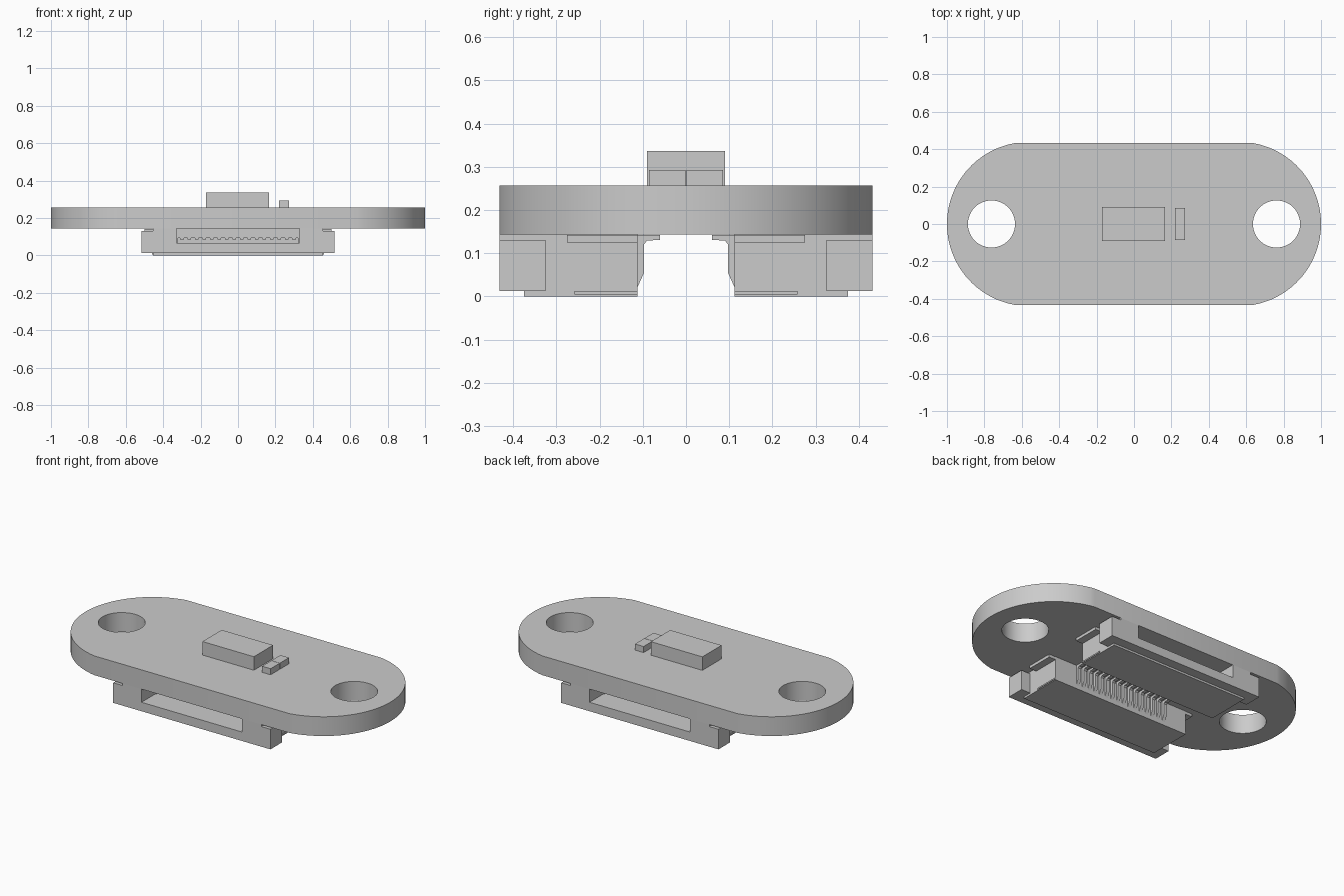
import bpy, bmesh, math

if "Cube" in bpy.data.objects:
    bpy.data.objects.remove(bpy.data.objects["Cube"])

grey = bpy.data.materials.new("plain grey")
grey.diffuse_color = (0.6, 0.6, 0.6, 1)
grey.use_nodes = True
grey.node_tree.nodes["Principled BSDF"].inputs["Base Color"].default_value = grey.diffuse_color


def make(name, bm):
    bmesh.ops.recalc_face_normals(bm, faces=bm.faces[:])
    me = bpy.data.meshes.new(name)
    bm.to_mesh(me)
    bm.free()
    me.materials.append(grey)
    ob = bpy.data.objects.new(name, me)
    bpy.context.collection.objects.link(ob)
    return ob


def add_box(bm, x0, x1, y0, y1, z0, z1):
    for v in bmesh.ops.create_cube(bm, size=1)["verts"]:
        v.co = ((x0 + x1) / 2 + v.co.x * (x1 - x0),
                (y0 + y1) / 2 + v.co.y * (y1 - y0),
                (z0 + z1) / 2 + v.co.z * (z1 - z0))


def boxes(name, *dims):
    bm = bmesh.new()
    for d in dims:
        add_box(bm, *d)
    return make(name, bm)


def add_prism(bm, pts, vec):
    face = bm.faces.new([bm.verts.new(p) for p in pts])
    ext = bmesh.ops.extrude_face_region(bm, geom=[face], use_keep_orig=True)
    verts = [g for g in ext["geom"] if isinstance(g, bmesh.types.BMVert)]
    bmesh.ops.translate(bm, verts=verts, vec=vec)


def boolean(ob, other, op):
    m = ob.modifiers.new(op.lower(), "BOOLEAN")
    m.object, m.operation, m.solver = other, op, "EXACT"
    bpy.context.view_layer.objects.active = ob
    bpy.ops.object.modifier_apply(modifier=m.name)
    bpy.data.objects.remove(other)


# Board: straight sides, arc ends, two mounting holes
BOTTOM, TOP, HALF = 0.143, 0.257, 0.432
centre, radius = 0.561, 0.439
limit = math.asin(HALF / radius)
outline = []
for side in (1, -1):
    for i in range(49):
        a = -limit + 2 * limit * i / 48
        outline.append((side * (centre + radius * math.cos(a)),
                        side * radius * math.sin(a), BOTTOM))
bm = bmesh.new()
add_prism(bm, outline, (0, 0, TOP - BOTTOM))
board = make("board", bm)
for side in (1, -1):
    bm = bmesh.new()
    ring = [(side * 0.762 + 0.126 * math.cos(i * math.tau / 64),
             0.126 * math.sin(i * math.tau / 64), 0) for i in range(64)]
    add_prism(bm, ring, (0, 0, 0.5))
    boolean(board, make("hole_cutter", bm), "DIFFERENCE")
board.select_set(True)
bpy.context.view_layer.objects.active = board
bpy.ops.object.shade_smooth_by_angle(angle=math.radians(25))
board.select_set(False)

# Parts on top of the board
boxes("chip", (-0.17, 0.167, -0.09, 0.09, TOP, 0.337))
boxes("small_component_front", (0.218, 0.274, -0.086, -0.001, TOP, 0.293))
boxes("small_component_back", (0.218, 0.274, 0.001, 0.086, TOP, 0.293))

# Ribbon connector housing, with side wings and an open cable slot
housing = boxes("connector_housing", (-0.455, 0.455, -HALF, -0.112, 0, BOTTOM))
for s in (1, -1):
    xs = sorted((s * 0.4, s * 0.515))
    boolean(housing, boxes("wing", (*xs, -HALF, -0.325, 0.012, 0.131)), "UNION")
for cut in ((-0.6, 0.6, -0.6, -0.375, -0.1, 0.012),
            (-0.33, 0.33, -0.6, -0.30, 0.065, 0.2),
            (-0.32, 0.32, -0.6, -0.17, 0.065, 0.092)):
    boolean(housing, boxes("slot_cutter", cut), "DIFFERENCE")

# Row of contacts: bent tails at the back and fingers in the slot
bm = bmesh.new()
tail = [(-0.114, 0.142), (-0.06, 0.142), (-0.06, 0.131), (-0.09, 0.129),
        (-0.097, 0.121), (-0.097, 0.055), (-0.112, 0.022), (-0.114, 0.022)]
for i in range(16):
    x = (i - 7.5) * 0.04
    add_prism(bm, [(x - 0.01, y, z) for y, z in tail], (0.02, 0, 0))
    add_box(bm, x - 0.01, x + 0.01, -0.299, -0.17, 0.084, 0.093)
contacts = make("contacts", bm)

# Solder tabs beside the housing and thin clips along its lower edge
tabs = boxes("solder_tabs", *[
    (*sorted((s * 0.45, s * 0.5)), -0.275, -0.112, 0.125, 0.142) for s in (1, -1)])
clips = boxes("lower_clips", *[
    (*sorted((s * 0.45, s * 0.46)), -0.258, -0.112, 0.004, 0.012) for s in (1, -1)])

# Second connector, turned to face the back
for ob in (housing, contacts, tabs, clips):
    twin = ob.copy()
    twin.name = "back_" + ob.name
    ob.name = "front_" + ob.name
    twin.rotation_euler.z = math.pi
    bpy.context.collection.objects.link(twin)
